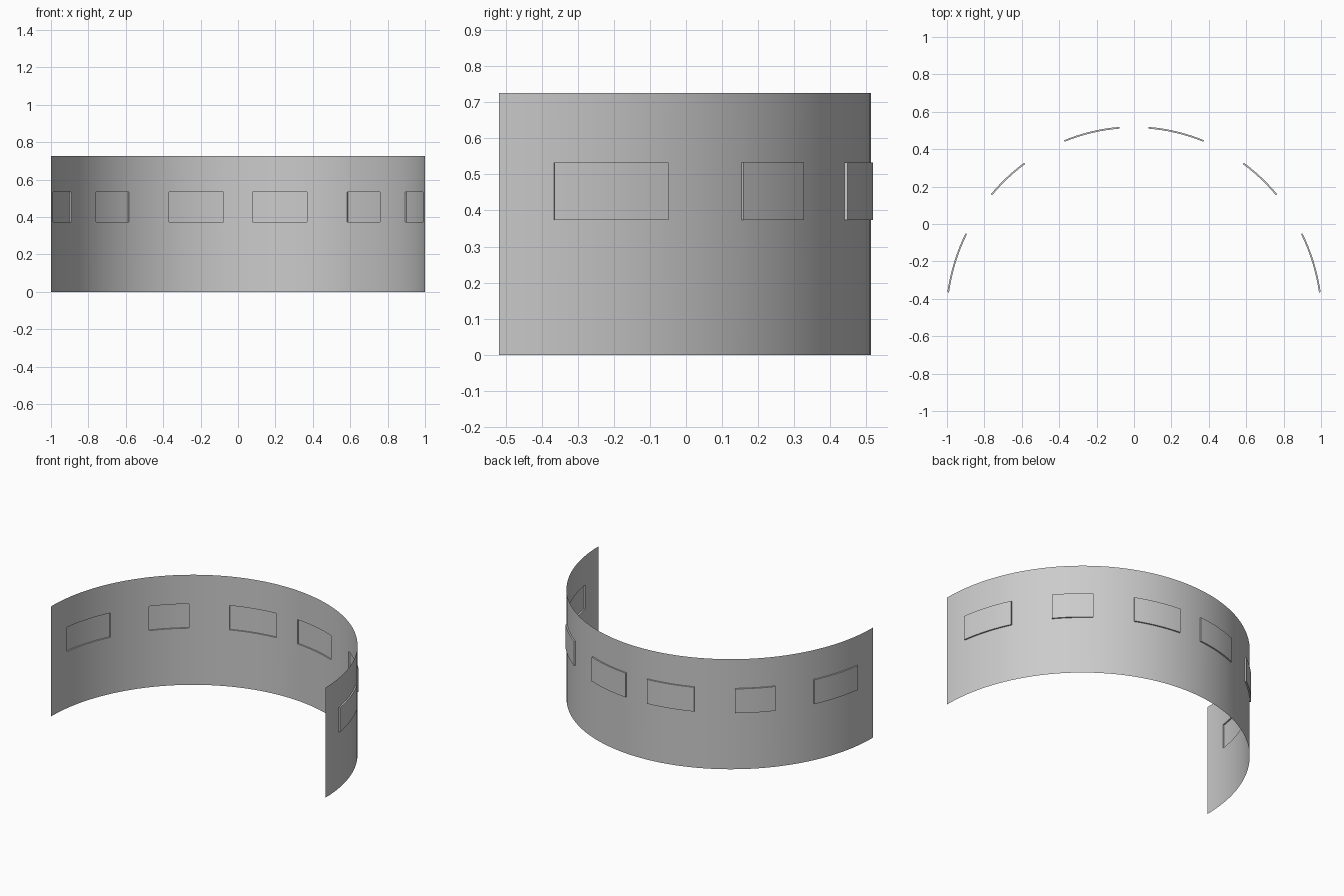
import bpy, bmesh
from math import sin, cos, radians, ceil
from mathutils import Vector

if "Cube" in bpy.data.objects:
    bpy.data.objects.remove(bpy.data.objects["Cube"])

# half-ellipse wall: half width, depth, back-shift
A, B, Y0 = 1.0, 1.031, -0.518
LEVELS = [0.0, 0.373, 0.533, 0.725]
DEPTH = 0.009

# angular limits of the pressed-out panels, mirrored to the other half
half = [(8.5, 26.8), (40.7, 54.4), (68.3, 85.6)]
panels = half + [(180 - b, 180 - a) for a, b in reversed(half)]

# column angles, with each panel edge landing on a column
stops = [0.0] + [a for p in panels for a in p] + [180.0]
angles = []
for a, b in zip(stops, stops[1:]):
    n = ceil((b - a) / 2.4)
    angles += [a + (b - a) * i / n for i in range(n)]
angles.append(180.0)


def outward(x, y):
    return Vector((x / A**2, (y - Y0) / B**2, 0)).normalized()


bm = bmesh.new()

# curved single-surface wall
cols = []
for a in angles:
    t = radians(a)
    cols.append([bm.verts.new((A * cos(t), Y0 + B * sin(t), z)) for z in LEVELS])
regions = [[] for _ in panels]
for i in range(len(cols) - 1):
    mid = (angles[i] + angles[i + 1]) / 2
    for j in range(len(LEVELS) - 1):
        f = bm.faces.new((cols[i][j], cols[i + 1][j], cols[i + 1][j + 1], cols[i][j + 1]))
        f.normal_update()
        if f.normal.dot(outward(f.calc_center_median().x, f.calc_center_median().y)) < 0:
            f.normal_flip()
        if j == 1:
            for k, (a, b) in enumerate(panels):
                if a < mid < b:
                    regions[k].append(f)

# panels pressed outward, leaving a recess on the inside
for faces in regions:
    new = bmesh.ops.extrude_face_region(bm, geom=faces)["geom"]
    for v in new:
        if isinstance(v, bmesh.types.BMVert):
            v.co += outward(v.co.x, v.co.y) * DEPTH
    old = [f for f in faces if f.is_valid]
    if old:
        bmesh.ops.delete(bm, geom=old, context='FACES')

mesh = bpy.data.meshes.new("curved_wall")
bm.to_mesh(mesh)
bm.free()
wall = bpy.data.objects.new("curved_wall", mesh)
bpy.context.collection.objects.link(wall)
bpy.context.view_layer.objects.active = wall
wall.select_set(True)
bpy.ops.object.shade_smooth_by_angle(angle=radians(30))
